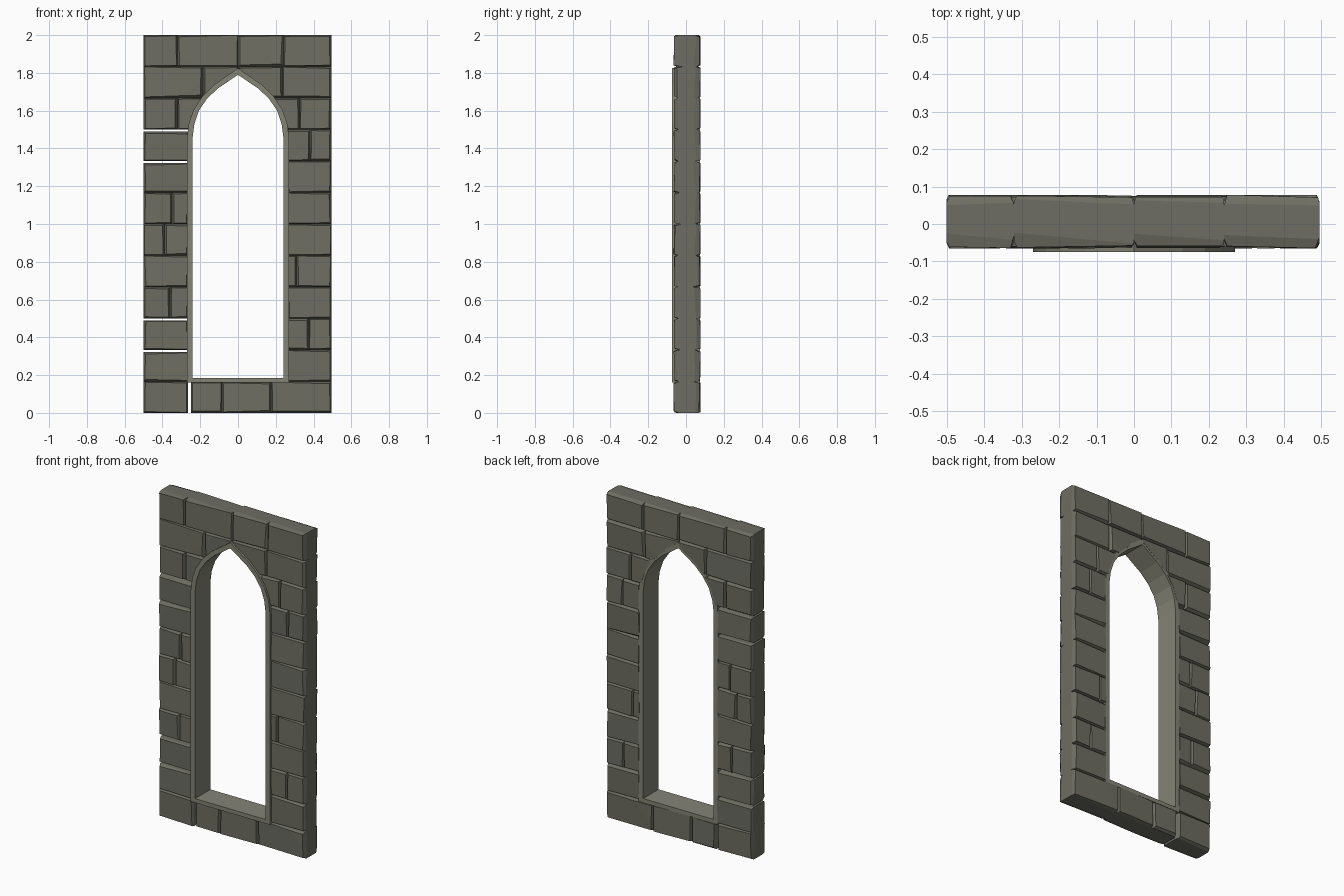
import bpy, bmesh, random
from mathutils import Vector

if "Cube" in bpy.data.objects:
    bpy.data.objects.remove(bpy.data.objects["Cube"])

random.seed(7)
ROW = 2 / 12
FRONT, BACK = -0.065, 0.078


def material(name, col):
    m = bpy.data.materials.new(name)
    m.diffuse_color = (*col, 1)
    m.use_nodes = True
    m.node_tree.nodes["Principled BSDF"].inputs["Base Color"].default_value = m.diffuse_color
    return m


STONE = material("stone", (0.155, 0.155, 0.125))
TRIM = material("trim", (0.23, 0.23, 0.18))


def add_object(name, bm, mat):
    bmesh.ops.recalc_face_normals(bm, faces=bm.faces)
    me = bpy.data.meshes.new(name)
    bm.to_mesh(me)
    bm.free()
    me.materials.append(mat)
    ob = bpy.data.objects.new(name, me)
    bpy.context.collection.objects.link(ob)
    return ob


def mirrored(half):
    # closed outline from a right-hand half ending at the apex
    return half + [(-x, z) for x, z in reversed(half[:-1])]


OUTER = mirrored([(.27, .16), (.27, 1.46), (.26, 1.535), (.235, 1.605), (.19, 1.675), (.13, 1.735), (0, 1.825)])
INNER = mirrored([(.24, .185), (.24, 1.46), (.231, 1.53), (.207, 1.60), (.165, 1.662), (.11, 1.715), (0, 1.79)])
MIDDLE = [((a + c) / 2, (b + d) / 2) for (a, b), (c, d) in zip(OUTER, INNER)]


def ring(bm, pts, y):
    return [bm.verts.new((x, y, z)) for x, z in pts]


# Pointed window frame
bm = bmesh.new()
loops = [ring(bm, p, y) for p, y in ((OUTER, -.075), (INNER, -.075), (INNER, .074), (OUTER, .074))]
n = len(OUTER)
for k in range(4):
    a, b = loops[k], loops[(k + 1) % 4]
    for i in range(n):
        j = (i + 1) % n
        bm.faces.new((a[i], a[j], b[j], b[i]))
add_object("window_frame", bm, TRIM)

# Opening cutter for the stones
bm = bmesh.new()
f, b = ring(bm, MIDDLE, -.2), ring(bm, MIDDLE, .2)
bm.faces.new(f)
bm.faces.new(b[::-1])
for i in range(n):
    j = (i + 1) % n
    bm.faces.new((f[i], f[j], b[j], b[i]))
cutter = add_object("opening_cutter", bm, TRIM)
cutter.hide_render = True


def slice_off(bm, point, normal):
    geom = bm.verts[:] + bm.edges[:] + bm.faces[:]
    bmesh.ops.bisect_plane(bm, geom=geom, plane_co=point, plane_no=normal, clear_outer=True)
    edges = [e for e in bm.edges if e.is_boundary]
    if edges:
        bmesh.ops.holes_fill(bm, edges=edges, sides=0)


def stone(name, x0, x1, z0, z1):
    # block with roughly chiselled front and back edges
    lo, hi = Vector((x0, FRONT, z0)), Vector((x1, BACK, z1))
    mid, half = (lo + hi) / 2, (hi - lo) / 2
    bm = bmesh.new()
    bmesh.ops.create_cube(bm, size=1)
    for v in bm.verts:
        v.co = Vector([mid[i] + v.co[i] * 2 * half[i] for i in range(3)])
    for s in (-1, 1):
        # slightly tilted face
        tilt = Vector((random.uniform(-.03, .03), s, random.uniform(-.04, .04)))
        slice_off(bm, Vector((mid.x, mid.y + s * (half.y - .003), mid.z)), tilt.normalized())
        for axis in (0, 2):
            for d in (-1, 1):
                inset, depth = random.uniform(.006, .013), random.uniform(.015, .034)
                p = mid.copy()
                p[axis] += d * (half[axis] - inset)
                p.y += s * half.y
                no = Vector((0, s / depth, 0))
                no[axis] = d / inset
                no.normalize()
                no[2 - axis] = random.uniform(-.025, .025)
                slice_off(bm, p, no.normalized())
    ob = add_object(name, bm, STONE)
    if z1 > .17 and z0 < 1.83:
        mod = ob.modifiers.new("opening", 'BOOLEAN')
        mod.operation, mod.solver, mod.object = 'DIFFERENCE', 'EXACT', cutter
        bpy.context.view_layer.objects.active = ob
        bpy.ops.object.modifier_apply(modifier="opening")


# Stone courses, bottom to top: joint positions left and right of the opening
L, R, E = -.5, .495, .26
SIDE = [([], []), ([], [.375]), ([-.36], []), ([], [.31]), ([-.39], []), ([-.35], []),
        ([], []), ([], [.38])]
courses = [[[L, -.265], [-.25, -.085, .175, R]]]
courses += [[[L, *a, -E], [E, *b, R]] for a, b in SIDE]
courses += [[[L, -.32, -.1], [.1, .325, R]],
            [[L, -.185, 0, .235, R]],
            [[L, -.32, 0, .24, R]]]
OPEN_JOINTS = {1, 2, 7, 8}   # left stones with an open gap above
for r, course in enumerate(courses):
    for k, joints in enumerate(course):
        top = (r + 1) * ROW - (.011 if r in OPEN_JOINTS and k == 0 else 0)
        for i in range(len(joints) - 1):
            stone(f"stone_{r}_{k}_{i}", joints[i], joints[i + 1], r * ROW, top)

bpy.data.objects.remove(cutter)
